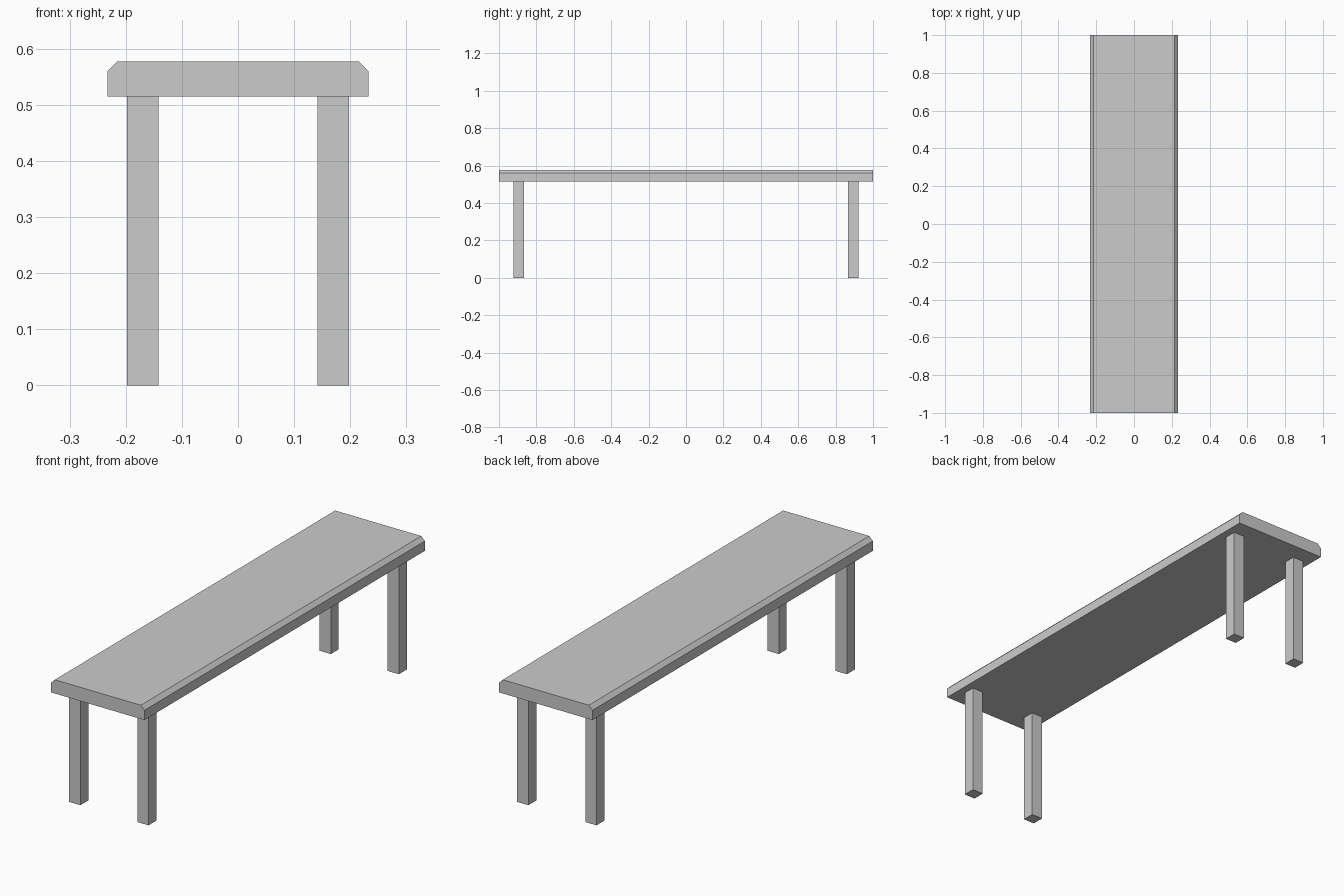
import bpy, bmesh

if "Cube" in bpy.data.objects:
    bpy.data.objects.remove(bpy.data.objects["Cube"])

SEAT_BOTTOM = 0.515
SEAT_TOP = 0.577
HALF_WIDTH = 0.233
HALF_LENGTH = 1.0
CHAMFER = 0.018
LEG = 0.056


def new_object(name, bm):
    bmesh.ops.recalc_face_normals(bm, faces=bm.faces)
    mesh = bpy.data.meshes.new(name)
    bm.to_mesh(mesh)
    bm.free()
    obj = bpy.data.objects.new(name, mesh)
    bpy.context.collection.objects.link(obj)
    return obj


def extrude_profile(name, profile, y0, y1):
    """Extrude an (x, z) outline along y."""
    bm = bmesh.new()
    face = bm.faces.new([bm.verts.new((x, y0, z)) for x, z in profile])
    result = bmesh.ops.extrude_face_region(bm, geom=[face], use_keep_orig=True)
    verts = [v for v in result["geom"] if isinstance(v, bmesh.types.BMVert)]
    bmesh.ops.translate(bm, verts=verts, vec=(0, y1 - y0, 0))
    return new_object(name, bm)


# Seat: plank with chamfered long top edges
right = [(HALF_WIDTH, SEAT_BOTTOM), (HALF_WIDTH, SEAT_TOP - CHAMFER),
         (HALF_WIDTH - CHAMFER, SEAT_TOP)]
left = [(-x, z) for x, z in reversed(right)]
extrude_profile("seat", right + left, -HALF_LENGTH, HALF_LENGTH)

# Four square legs, inset from the corners
for end, sy in (("front", -1), ("back", 1)):
    for side, sx in (("left", -1), ("right", 1)):
        x, y, h = sx * 0.17, sy * 0.893, LEG / 2
        outline = [(x - h, 0), (x + h, 0), (x + h, SEAT_BOTTOM), (x - h, SEAT_BOTTOM)]
        extrude_profile(f"{end}_{side}_leg", outline, y - h, y + h)
